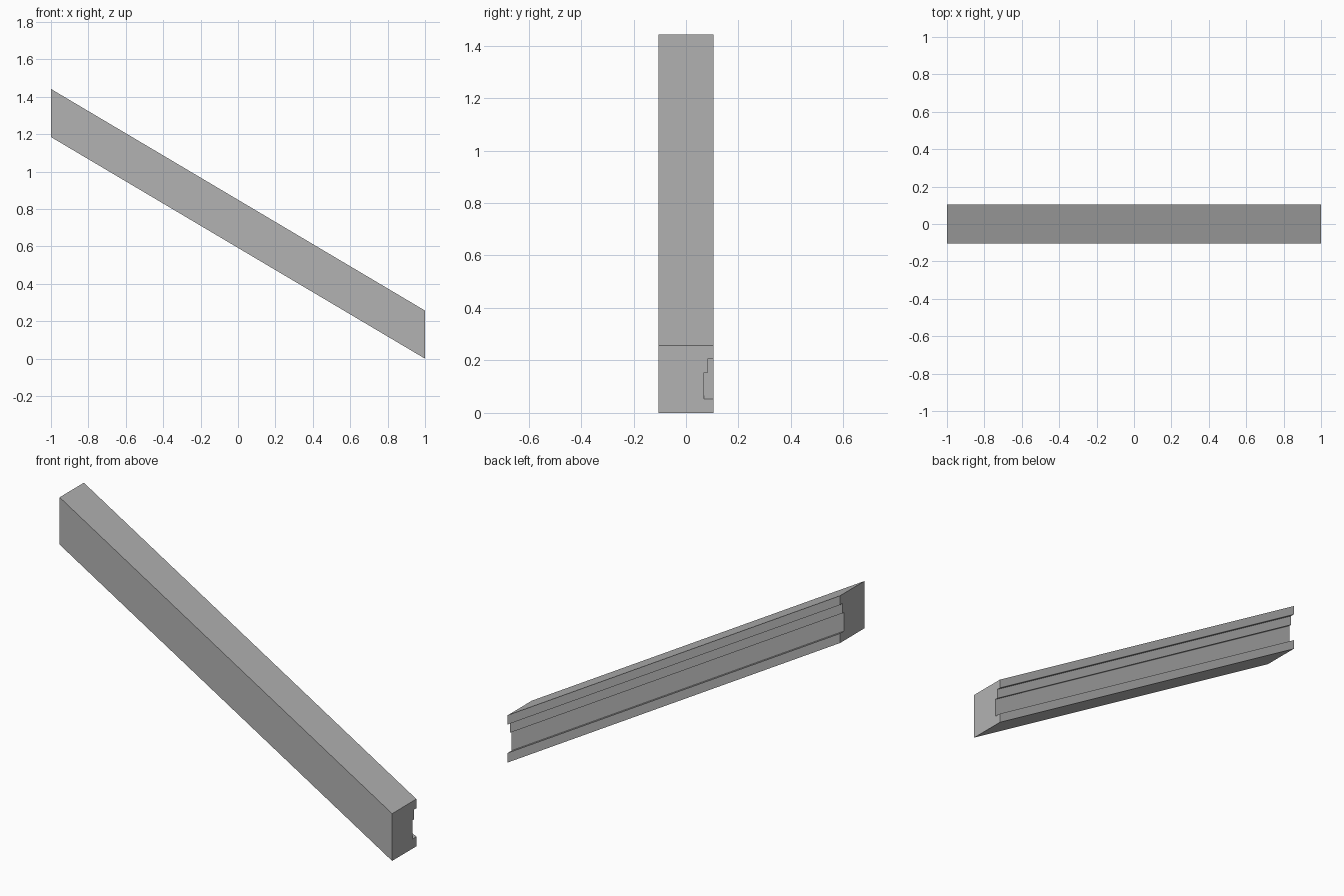
import bpy
import bmesh

cube = bpy.data.objects.get("Cube")
if cube:
    bpy.data.objects.remove(cube, do_unlink=True)

# Plain grey material
grey = bpy.data.materials.new("plain_grey")
grey.use_nodes = True
color = (0.45, 0.45, 0.45, 1)
grey.diffuse_color = color
grey.node_tree.nodes["Principled BSDF"].inputs["Base Color"].default_value = color

HALF_LENGTH = 1.0
RISE = 1.185

# Upright end section (y, z), with a stepped groove along the back
section = [
    (-0.104, 0), (0.104, 0), (0.104, 0.052), (0.069, 0.052), (0.069, 0.154),
    (0.083, 0.154), (0.083, 0.207), (0.104, 0.207), (0.104, 0.257), (-0.104, 0.257),
]

# Sloping rail: sweep the section from the low end to the high end
bm = bmesh.new()
low_end = bm.faces.new([bm.verts.new((HALF_LENGTH, y, z)) for y, z in section])
swept = bmesh.ops.extrude_face_region(bm, geom=[low_end], use_keep_orig=True)
high_verts = [v for v in swept["geom"] if isinstance(v, bmesh.types.BMVert)]
bmesh.ops.translate(bm, verts=high_verts, vec=(-2 * HALF_LENGTH, 0, RISE))
bmesh.ops.recalc_face_normals(bm, faces=bm.faces)

mesh = bpy.data.meshes.new("sloping_rail")
bm.to_mesh(mesh)
bm.free()
mesh.materials.append(grey)
rail = bpy.data.objects.new("sloping_rail", mesh)
bpy.context.collection.objects.link(rail)
